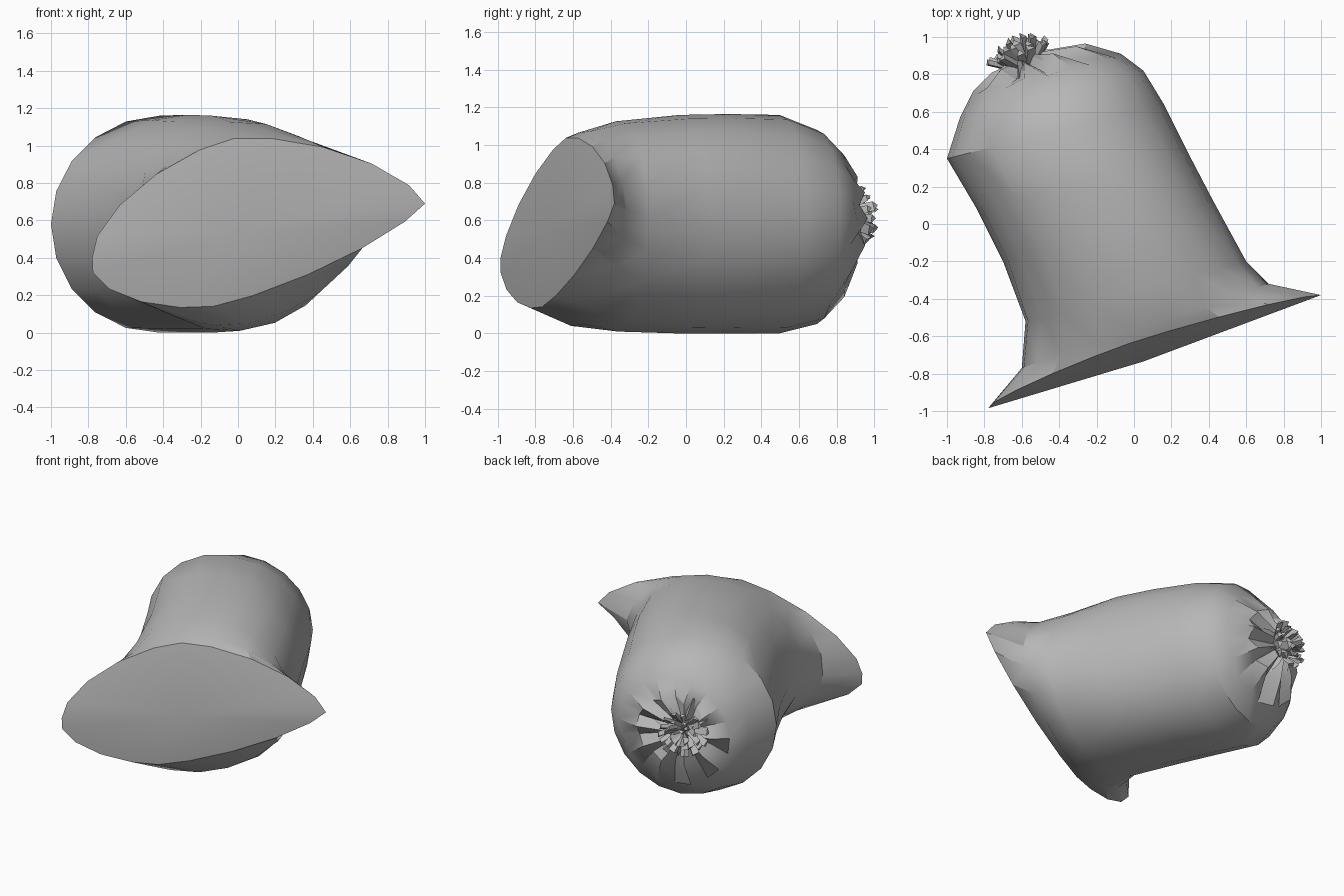
import bpy, bmesh, math, random
from mathutils import Vector

if "Cube" in bpy.data.objects:
    bpy.data.objects.remove(bpy.data.objects["Cube"], do_unlink=True)
random.seed(4)
N = 20

cloth = bpy.data.materials.new("grey_cloth")
cloth.use_nodes = True
cloth.diffuse_color = (0.47, 0.47, 0.47, 1)
cloth.node_tree.nodes["Principled BSDF"].inputs["Base Color"].default_value = (0.47, 0.47, 0.47, 1)

# Local directions of the tied end
AXIS = Vector((-.36, .93, 0)).normalized()
SIDE = Vector((AXIS.y, -AXIS.x, 0))
UP = Vector((0, 0, 1))
KNOT = Vector((-.59, .88, .62))


def finish(bm, name, angle):
    bmesh.ops.recalc_face_normals(bm, faces=bm.faces)
    mesh = bpy.data.meshes.new(name)
    bm.to_mesh(mesh)
    bm.free()
    mesh.materials.append(cloth)
    ob = bpy.data.objects.new(name, mesh)
    bpy.context.collection.objects.link(ob)
    bpy.ops.object.select_all(action='DESELECT')
    ob.select_set(True)
    bpy.context.view_layer.objects.active = ob
    bpy.ops.object.shade_smooth_by_angle(angle=math.radians(angle))


def bridge(bm, a, b):
    n = len(a)
    for i in range(n):
        bm.faces.new((a[i], a[(i + 1) % n], b[(i + 1) % n], b[i]))


def spow(v, e):
    return math.copysign(abs(v) ** e, v)


# Sack rings: left x, y, z, right x, y, z, top z, bottom z, pointedness,
# sideways skew of the top and of the bottom, pleat depth
RINGS = [
    (-.78, -.985, .40, 1.00, -.38, .69, 1.06, .18, 1.30, .15, .27, 0),
    (-.60, -.77, .42, .72, -.32, .66, 1.08, .05, 1.05, .12, 0, 0),
    (-.58, -.52, .52, .60, -.20, .62, 1.13, .01, .98, .08, 0, 0),
    (-.70, -.20, .56, .42, .13, .60, 1.16, .00, .92, 0, 0, 0),
    (-.84, .08, .58, .30, .36, .60, 1.165, .00, .92, 0, 0, 0),
    (-1.0, .35, .58, .16, .64, .60, 1.16, .00, 1.0, 0, 0, 0),
    (-.93, .57, .58, .05, .82, .60, 1.08, .05, 1.0, 0, 0, 0),
    (-.86, .71, .58, -.07, .91, .60, .96, .17, 1.0, 0, 0, .03),
    (-.76, .81, .59, -.26, .965, .61, .84, .36, 1.0, 0, 0, .07),
    (-.67, .85, .60, -.47, .93, .62, .72, .51, 1.0, 0, 0, .06),
]

# Sack body
bm = bmesh.new()
loops = []
for k, (lx, ly, lz, rx, ry, rz, top, bot, e, skew_t, skew_b, pleat) in enumerate(RINGS):
    left, right = Vector((lx, ly, lz)), Vector((rx, ry, rz))
    mid = (left + right) / 2
    loop = []
    for i in range(N):
        t = 2 * math.pi * i / N
        u, h = spow(math.cos(t), e), spow(math.sin(t), e)
        u -= abs(h) * (skew_t if h > 0 else skew_b)
        p = mid + (right - left) / 2 * u
        p.z += h * ((top - mid.z) if h > 0 else (mid.z - bot))
        if k == 0:                          # mouth leans back at its upper edge
            p.y += .09 * max(h, 0)
        if i % 2:                           # pleats sink in towards the knot
            p -= AXIS * pleat * random.uniform(.6, 1.2)
        p.z = max(p.z, 0)
        loop.append(bm.verts.new(p))
    loops.append(loop)
for a, b in zip(loops, loops[1:]):
    bridge(bm, a, b)
for loop, c in ((loops[0], (.05, -.735, .55)), (loops[-1], (-.57, .89, .61))):
    v = bm.verts.new(c)
    for i in range(N):
        bm.faces.new((loop[i], loop[(i + 1) % N], v))
finish(bm, "sack_body", 30)

# Gathered cloth end: rings of crumpled, folded tabs fanning out of the knot
bm = bmesh.new()
for count, r0, r1, rise in ((15, .08, .165, .045), (11, .05, .115, .085), (7, .01, .06, .10)):
    for i in range(count):
        t = 2 * math.pi * (i + random.uniform(-.25, .25)) / count
        out = SIDE * 1.12 * math.cos(t) + UP * .95 * math.sin(t)
        across = out.cross(AXIS).normalized()
        tip = KNOT + out * r1 * random.uniform(.85, 1.1) + AXIS * rise * random.uniform(.6, 1.15)
        root = KNOT + out * r0 - AXIS * .03
        lift = (AXIS - out * .4) * .03
        twist = across * random.uniform(-.02, .02)
        w = random.uniform(.018, .03)
        low = [bm.verts.new(q) for q in (root - across * w, root + across * w,
                                         root + lift + twist)]
        high = [bm.verts.new(q) for q in (tip - across * w * 1.2, tip + across * w * .9,
                                          tip + lift + twist)]
        bridge(bm, low, high)
        bm.faces.new(low)
        bm.faces.new(high)
finish(bm, "gathered_cloth_end", 15)

# Sharp folds radiating from the tied end over the shoulder of the sack
bm = bmesh.new()
for i in range(8):
    t = 2 * math.pi * (i + .3) / 8
    out = SIDE * math.cos(t) + UP * math.sin(t)
    across = out.cross(AXIS)
    far = random.uniform(.22, .30)
    a = KNOT + out * .10
    b = KNOT + out * far - AXIS * (.02 + far * .25)
    w = random.uniform(.02, .035)
    ridge = bm.verts.new(a + AXIS * .02), bm.verts.new((a + b) / 2 + AXIS * .03), bm.verts.new(b)
    for s in (-1, 1):
        foot_a = bm.verts.new(a + across * w * s - AXIS * .05)
        foot_b = bm.verts.new(b + across * w * s - AXIS * .06)
        bm.faces.new((ridge[0], ridge[1], foot_a))
        bm.faces.new((ridge[1], ridge[2], foot_b, foot_a))
finish(bm, "radiating_folds", 15)
